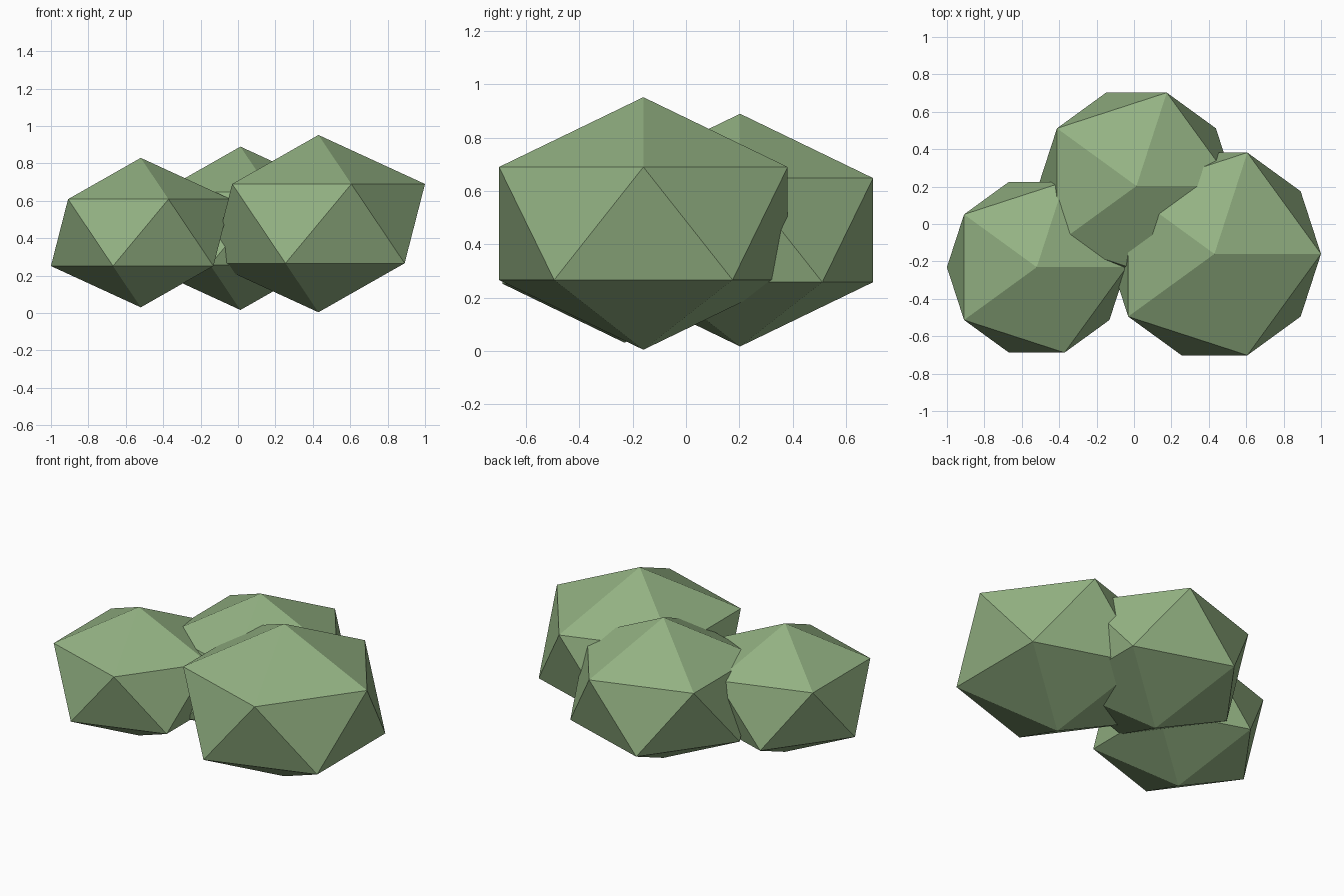
import bpy

# Remove the default cube
cube = bpy.data.objects.get("Cube")
if cube:
    bpy.data.objects.remove(cube, do_unlink=True)

# Leaf colour
leaf = bpy.data.materials.new("sage_green")
colour = (0.292, 0.445, 0.226, 1.0)
leaf.use_nodes = True
leaf.diffuse_color = colour
bsdf = next(n for n in leaf.node_tree.nodes if n.type == "BSDF_PRINCIPLED")
bsdf.inputs["Base Color"].default_value = colour
bsdf.inputs["Roughness"].default_value = 0.9


def clump(name, centre, radius, squash=0.744):
    """A flat-shaded, vertically squashed icosahedron."""
    bpy.ops.mesh.primitive_ico_sphere_add(subdivisions=1, radius=radius, location=centre)
    obj = bpy.context.object
    obj.name = name
    obj.scale.z = squash
    bpy.ops.object.transform_apply(location=False, rotation=False, scale=True)
    bpy.ops.object.shade_flat()
    obj.data.materials.append(leaf)
    return obj


# Three overlapping bush clumps
clump("bush_clump_large", (0.43, -0.16, 0.478), 0.637)
clump("bush_clump_back", (0.013, 0.203, 0.453), 0.587)
clump("bush_clump_small", (-0.52, -0.231, 0.43), 0.537)
